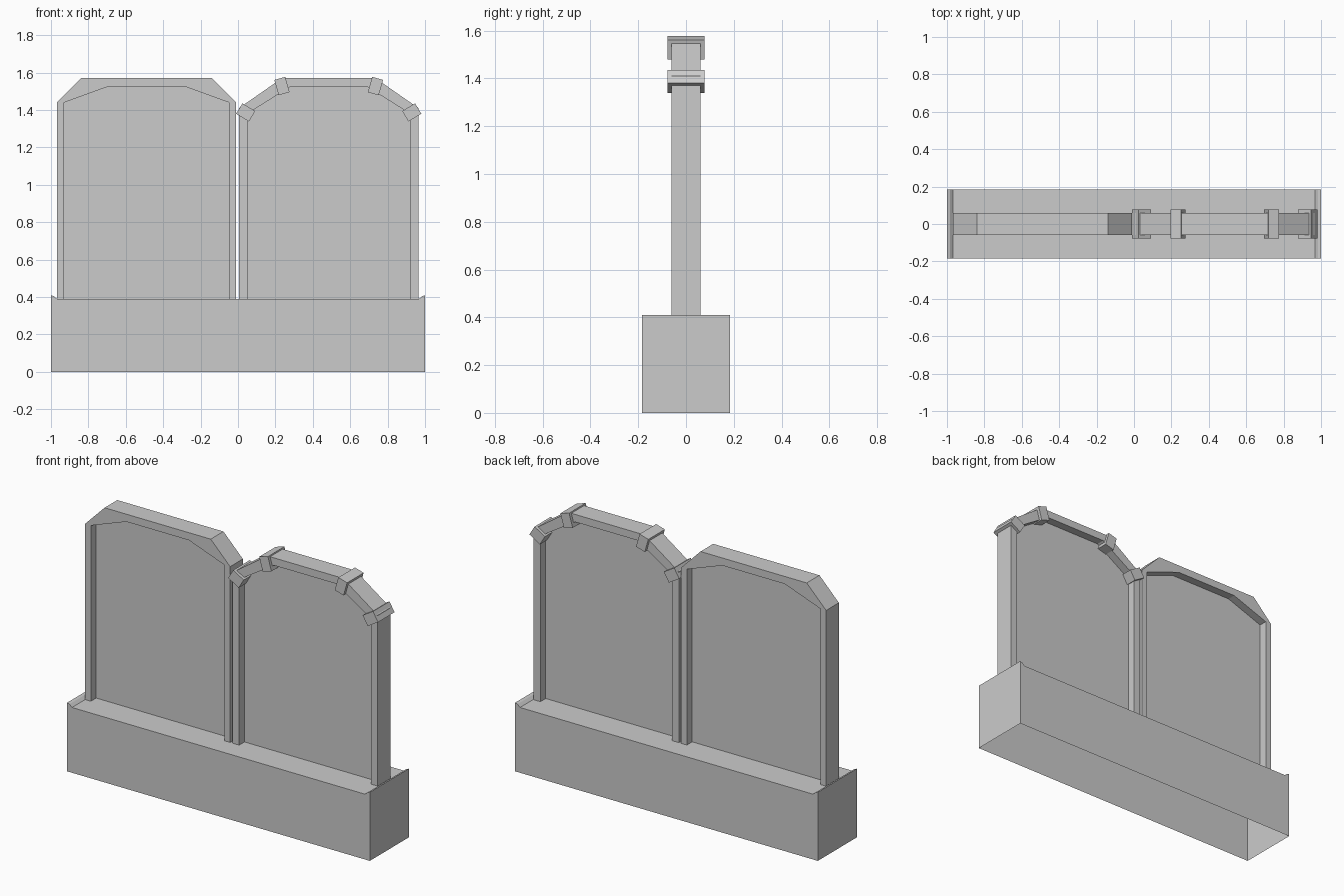
import bpy, bmesh
from math import radians
from mathutils import Matrix, Vector

if "Cube" in bpy.data.objects:
    bpy.data.objects.remove(bpy.data.objects["Cube"])


def extrude_profile(name, pts, half, open_bottom=False):
    """Prism from an (x, z) outline, spanning y = -half..half."""
    bm = bmesh.new()
    face = bm.faces.new([bm.verts.new((x, -half, z)) for x, z in pts])
    ext = bmesh.ops.extrude_face_region(bm, geom=[face], use_keep_orig=True)
    moved = [v for v in ext["geom"] if isinstance(v, bmesh.types.BMVert)]
    bmesh.ops.translate(bm, verts=moved, vec=(0, 2 * half, 0))
    bmesh.ops.recalc_face_normals(bm, faces=bm.faces)
    if open_bottom:
        low = [f for f in bm.faces if all(v.co.z < 0.001 for v in f.verts)]
        bmesh.ops.delete(bm, geom=low, context='FACES_ONLY')
    mesh = bpy.data.meshes.new(name)
    bm.to_mesh(mesh)
    bm.free()
    obj = bpy.data.objects.new(name, mesh)
    bpy.context.collection.objects.link(obj)
    return obj


def mirrored(pts, cx):
    """Complete a left half outline by mirroring it about x = cx."""
    return pts + [(2 * cx - x, z) for x, z in reversed(pts)]


def framed_panel(side, outer, inner, cx):
    """Deep arched frame with a thin recessed panel."""
    out, inn = mirrored(outer, cx), mirrored(inner, cx)
    extrude_profile(side + "_frame", out + inn[::-1], 0.06)
    extrude_profile(side + "_panel", inn, 0.01)


# Base trough, open underneath, with raised lips at both ends
extrude_profile("base", mirrored([(-1, 0), (-1, 0.41), (-0.985, 0.405), (-0.968, 0.39)], 0),
                0.184, open_bottom=True)

# Left board: plain chamfered frame
BASE_TOP = 0.39
framed_panel("left",
             [(-0.968, BASE_TOP), (-0.968, 1.44), (-0.84, 1.57)],
             [(-0.93, BASE_TOP), (-0.93, 1.44), (-0.695, 1.525)], -0.489)

# Right board: arched frame with collars at its joints
CX = 0.485
framed_panel("right",
             [(0.005, BASE_TOP), (0.005, 1.41), (0.235, 1.57)],
             [(0.05, BASE_TOP), (0.05, 1.38), (0.28, 1.525)], CX)

# Joint collars, mirrored across the right board
for label, x, z, wide, tall, tilt in (("lower", 0.041, 1.387, 0.08, 0.065, -31),
                                      ("upper", 0.235, 1.528, 0.06, 0.085, 16)):
    for side, s in (("left", 1), ("right", -1)):
        w, h = wide / 2, tall / 2
        pts = [(-w, -h), (-w, h), (w, h), (w, -h)]
        collar = extrude_profile(f"{label}_{side}_collar", pts, 0.078)
        rot = Matrix.Rotation(radians(-tilt * s), 4, 'Y')
        pos = Vector((CX + s * (x - CX), 0, z))
        collar.data.transform(Matrix.Translation(pos) @ rot)
